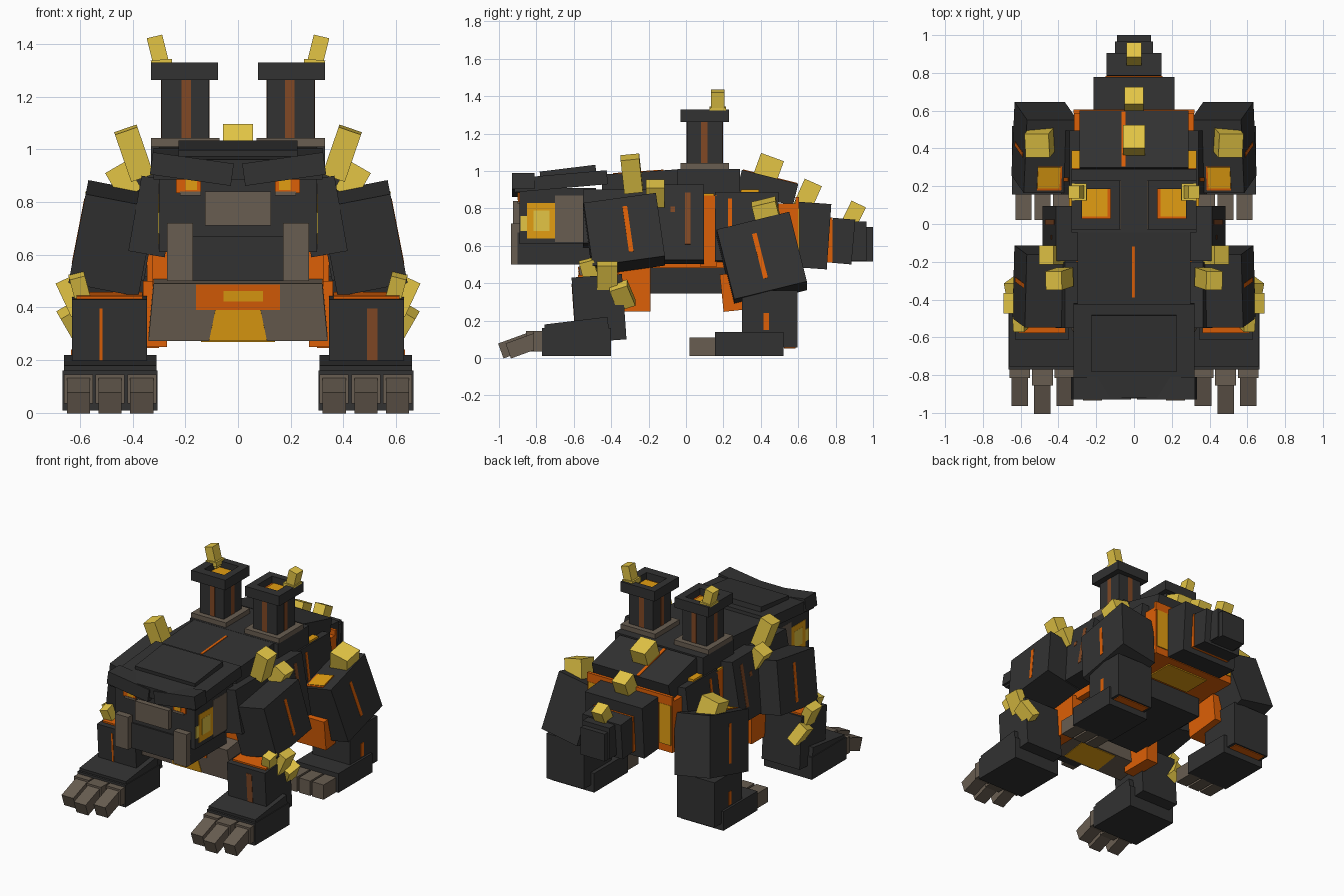
import bpy, bmesh, math
from mathutils import Matrix, Euler, Vector

if "Cube" in bpy.data.objects:
    bpy.data.objects.remove(bpy.data.objects["Cube"])

COLORS = {
    "charcoal": (0.032, 0.032, 0.032),
    "brown_stone": (0.14, 0.11, 0.082),
    "lava_orange": (0.72, 0.115, 0.002),
    "lava_amber": (0.76, 0.34, 0.006),
    "crystal_yellow": (0.77, 0.56, 0.06),
    "rust": (0.22, 0.065, 0.018),
}
MATS = {}
for n, c in COLORS.items():
    MATS[n] = bpy.data.materials.new(n)
    MATS[n].diffuse_color = (*c, 1)
K, B, O, A, Y, R = COLORS


def frame(c, rot=(0, 0, 0)):
    return Matrix.Translation(c) @ Euler([math.radians(a) for a in rot]).to_matrix().to_4x4()


def box(name, c, s, mat, rot=(0, 0, 0), mirror=False, parent=None, top=(1, 1)):
    """Box of size s at c; top scales its upper face; parent is a (centre, rotation) frame."""
    for side in ((1, -1) if mirror else (1,)):
        m = frame(c, rot)
        if parent:
            m = frame(*parent) @ m
        bm = bmesh.new()
        bmesh.ops.create_cube(bm, size=1)
        for v in bm.verts:
            k = top if v.co.z > 0 else (1, 1)
            v.co = m @ Vector((v.co.x * s[0] * k[0], v.co.y * s[1] * k[1], v.co.z * s[2]))
            v.co.x *= side
        bmesh.ops.recalc_face_normals(bm, faces=bm.faces)
        me = bpy.data.meshes.new(name)
        bm.to_mesh(me)
        bm.free()
        me.materials.append(MATS[mat])
        ob = bpy.data.objects.new(name + ("" if not mirror else "_right" if side > 0 else "_left"), me)
        bpy.context.collection.objects.link(ob)


def span(name, x, y, z, mat, **kw):
    """Box given by its limits on each axis."""
    box(name, [(a + b) / 2 for a, b in (x, y, z)], [b - a for a, b in (x, y, z)], mat, **kw)


# Torso: glowing core with dark plates
span("front_core", (-.325, .325), (-.45, -.05), (.48, .80), O)
span("middle_core", (-.325, .325), (-.05, .30), (.48, .89), O)
span("rear_core", (-.318, .318), (.30, .60), (.48, .825), O)
span("side_core", (.32, .345), (.075, .165), (.49, .87), O, mirror=True)
span("side_core_top", (.325, .345), (.09, .15), (.87, .88), A, mirror=True)
span("belly", (-.28, .28), (-.30, .32), (.345, .50), K)
span("rear_belly_glow", (-.16, .16), (.34, .54), (.472, .48), A)
back = ((0, -.24, .93), (4, 0, 0))
box("front_back_plate", back[0], (.60, .42, .13), K, rot=back[1])
box("back_stripe", (-.003, -.01, .066), (.016, .27, .006), O, parent=back)
span("middle_back_plate", (-.33, .33), (-.045, .29), (.86, 1.01), K)
rear = ((0, .435, .91), (-14, 0, 0))
box("rear_back_plate", rear[0], (.575, .31, .12), K, rot=rear[1])
box("rear_back_stripe", (-.055, 0, .061), (.02, .30, .006), O, parent=rear)
span("rear_back_rim", (-.32, .32), (.585, .605), (.80, .86), O)
side = ((.385, -.05, .715), (0, -10, 0))
box("flank_plate", side[0], (.13, .29, .41), K, rot=side[1], mirror=True)
box("flank_stripe", (.065, .06, .02), (.004, .03, .28), R, parent=side, mirror=True)
box("flank_spot", (.065, -.02, .07), (.004, .025, .03), R, parent=side, mirror=True)
box("neck_plate", (.322, -.375, .745), (.14, .35, .29), K, rot=(0, -10, 0), mirror=True)
hip = ((.330, .325, .70), (0, -7, 0))
box("hip_plate", hip[0], (.07, .34, .37), K, rot=hip[1], mirror=True)
box("hip_stripe", (.036, -.09, .04), (.004, .02, .22), O, parent=hip, mirror=True)
span("hip_top_glow", (.275, .33), (.295, .39), (.86, .90), A, mirror=True)
span("rear_glow", (.222, .31), (.60, .607), (.53, .80), A, mirror=True)

# Chest guard with a glowing middle
chest = ((0, -.46, .395), (8, 0, 0))
box("chest_guard", chest[0], (.68, .20, .22), B, rot=chest[1], top=(.94, 1))
box("chest_glow", (0, -.101, -.05), (.22, .006, .118), A, parent=chest, top=(.78, 1))
box("chest_upper_glow", (0, -.101, .058), (.32, .006, .098), O, parent=chest)
box("chest_ember", (.02, -.104, .062), (.15, .004, .04), A, parent=chest)
box("chest_under_glow", (0, 0, -.111), (.28, .18, .006), A, parent=chest)

# Head
span("head", (-.30, .30), (-.89, -.48), (.61, .91), K)
span("jaw", (-.27, .27), (-.90, -.51), (.50, .67), K)
span("nose", (-.125, .125), (-.925, -.88), (.71, .84), B)
span("tusk", (.17, .27), (-.935, -.86), (.50, .72), B, mirror=True)
span("eye", (.14, .235), (-.897, -.889), (.835, .885), O, mirror=True)
span("eye_pupil", (.155, .20), (-.90, -.889), (.845, .885), A, mirror=True)
span("eye_rim", (.14, .22), (-.9, -.889), (.825, .84), B, mirror=True)
box("brow", (.175, -.87, .925), (.31, .12, .085), K, rot=(0, -8, 0), mirror=True)
box("head_plate", (0, -.67, .945), (.64, .50, .075), K, rot=(5, 0, 0))
box("snout_plate", (0, -.63, .985), (.45, .30, .06), K, rot=(7, 0, 0))
span("cheek_patch", (.297, .301), (-.70, -.53), (.62, .87), B, mirror=True)
span("cheek_glow", (.297, .302), (-.85, -.70), (.64, .83), A, mirror=True)
span("cheek_spark", (.297, .303), (-.815, -.73), (.68, .79), Y, mirror=True)
span("cheek_front_spark", (.297, .303), (-.885, -.85), (.68, .76), Y, mirror=True)

# Smoke stacks
span("stack_base", (.07, .33), (-.03, .23), (1.0, 1.042), B, mirror=True)
span("stack", (.11, .29), (.005, .195), (1.03, 1.27), K, mirror=True)
for x0, x1, y0, y1 in [(.075, .125, -.03, .23), (.275, .33, -.03, .23),
                       (.125, .275, -.03, .03), (.125, .275, .185, .23)]:
    span("stack_rim", (x0, x1), (y0, y1), (1.262, 1.33), K, mirror=True)
span("stack_lava", (.125, .275), (.03, .185), (1.265, 1.283), O, mirror=True)
span("stack_lava_hot", (.14, .275), (.04, .185), (1.28, 1.287), A, mirror=True)
for y in (.005, .195):
    span("stack_stripe", (.178, .214), (y - .002, y + .002), (1.042, 1.262), R, mirror=True)
for x in (.11, .29):
    span("stack_side_stripe", (x - .002, x + .002), (.08, .115), (1.042, 1.262), R, mirror=True)

# Front legs
arm = ((.473, -.33, .662), (8, -11, 0))
box("upper_arm", arm[0], (.27, .39, .347), K, rot=arm[1], mirror=True)
box("upper_arm_stripe", (.135, .02, .0), (.004, .025, .25), O, parent=arm, mirror=True)
span("elbow_core", (.27, .36), (-.42, -.19), (.25, .50), O, mirror=True)
fore = ((.4875, -.465, .265), (4, 0, 0))
box("forearm", fore[0], (.285, .27, .35), K, rot=fore[1], mirror=True)
box("forearm_top_glow", (0, .01, .18), (.25, .22, .012), O, parent=fore, mirror=True)
box("forearm_stripe_right", (.022, -.135, .04), (.04, .005, .20), R, parent=fore)
box("forearm_stripe_left", (-1.007, -.135, .04), (.012, .005, .20), O, parent=fore)
span("front_foot", (.305, .665), (-.77, -.40), (.01, .16), K, mirror=True)
box("front_foot_top", (.485, -.585, .165), (.35, .34, .07), K, rot=(7, 0, 0), mirror=True)
for x, tip in ((.365, -.945), (.485, -.985), (.605, -.945)):
    span("front_toe", (x - .055, x + .055), (tip + .13, -.74), (.035, .145), B, mirror=True)
    box("front_claw", (x, tip + .07, .065), (.088, .16, .085), B, rot=(20, 0, 0), mirror=True)

# Hind legs
thigh = ((.475, .405, .525), (14, -10, 0))
box("thigh", thigh[0], (.27, .40, .39), K, rot=thigh[1], mirror=True)
box("thigh_stripe", (.135, -.01, 0), (.004, .025, .25), O, parent=thigh, mirror=True)
box("thigh_top_glow", (0, -.12, .196), (.13, .13, .006), O, parent=thigh, mirror=True)
box("thigh_top_hot", (.005, -.115, .199), (.12, .115, .006), A, parent=thigh, mirror=True)
span("knee_core", (.30, .52), (.19, .45), (.26, .46), O, mirror=True, rot=(6, 0, 0))
span("shin", (.35, .63), (.30, .595), (.055, .36), K, mirror=True)
span("shin_stripe", (.627, .633), (.415, .445), (.15, .24), O, mirror=True)
span("shin_under_glow", (.37, .61), (.525, .585), (.05, .056), O, mirror=True)
span("hind_foot", (.325, .645), (.155, .52), (.01, .14), K, mirror=True)
for x in (.385, .485, .585):
    span("hind_toe", (x - .043, x + .043), (.02, .16), (.01, .11), B, mirror=True)

# Tail
box("tail_base", (0, .67, .655), (.43, .19, .35), K, rot=(-4, 0, 0))
span("tail_seam", (-.15, .15), (.75, .783), (.51, .75), O)
box("tail_middle", (0, .835, .625), (.29, .12, .24), K, rot=(-5, 0, 0))
span("tail_tip", (-.09, .09), (.88, 1.0), (.515, .70), K)
span("tail_cap", (-.10, .10), (.88, .965), (.52, .73), K)

# Crystals along the spine
box("spine_crystal_front", (0, .43, .985), (.115, .13, .19), Y, rot=(-20, 0, 0))
box("spine_crystal_middle", (0, .65, .87), (.10, .10, .15), Y, rot=(-24, 0, 0))
box("spine_crystal_tail", (0, .895, .765), (.08, .085, .13), Y, rot=(-26, 0, 0))

# Paired crystals on stacks, shoulders, hips and forearms
for name, c, s, rot in [
    ("stack_crystal", (.30, .17, 1.36), (.06, .07, .14), (0, 14, 0)),
    ("stack_crystal_foot", (.29, .17, 1.325), (.08, .09, .03), (0, 5, 0)),
    ("shoulder_crystal", (.395, -.29, .985), (.09, .10, .19), (6, 19, 0)),
    ("shoulder_crystal_small", (.435, -.165, .88), (.09, .10, .12), (0, 30, 0)),
    ("hip_crystal", (.50, .43, .775), (.13, .13, .13), (14, 12, 0)),
    ("forearm_crystal", (.635, -.42, .44), (.06, .11, .14), (0, 25, 0)),
    ("forearm_crystal_low", (.62, -.34, .335), (.07, .10, .13), (20, 30, 0)),
    ("forearm_crystal_high", (.60, -.52, .475), (.06, .08, .10), (15, 15, 0)),
]:
    box(name, c, s, Y, rot=rot, mirror=True)

for m in bpy.data.materials:
    if m.users and not m.is_grease_pencil:
        m.use_nodes = True
        m.node_tree.nodes["Principled BSDF"].inputs["Base Color"].default_value = m.diffuse_color
